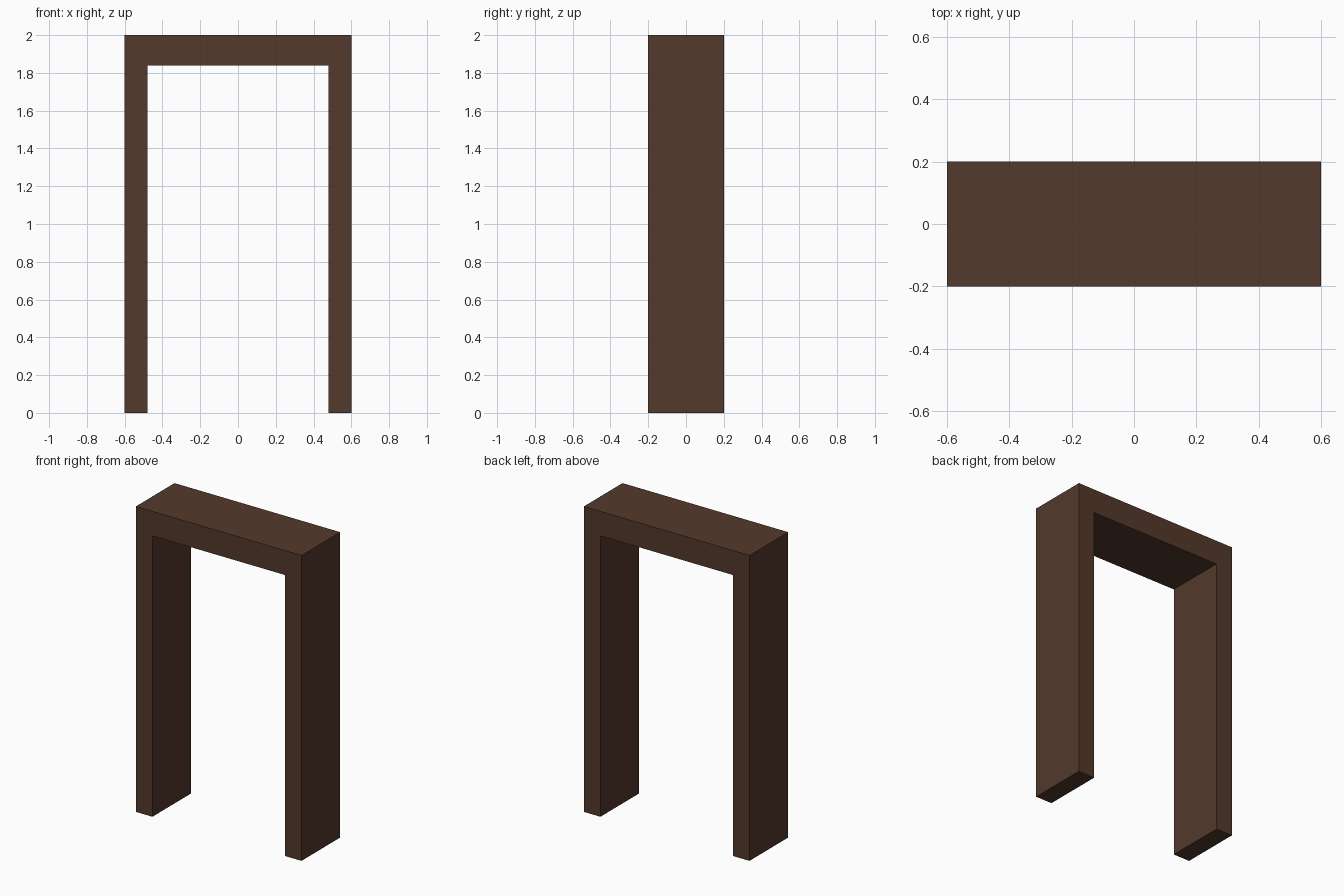
import bpy
import bmesh

if "Cube" in bpy.data.objects:
    bpy.data.objects.remove(bpy.data.objects["Cube"])

WIDTH, DEPTH, HEIGHT = 1.2, 0.4, 2.0
JAMB, LINTEL = 0.12, 0.16

wood = bpy.data.materials.new("dark_brown_wood")
wood.diffuse_color = (0.087, 0.041, 0.025, 1.0)
wood.use_nodes = True
wood.node_tree.nodes["Principled BSDF"].inputs["Base Color"].default_value = wood.diffuse_color

# Door frame: an upside-down U profile extruded through its depth
xo, xi, zi = WIDTH / 2, WIDTH / 2 - JAMB, HEIGHT - LINTEL
profile = [(-xo, 0), (-xi, 0), (-xi, zi), (xi, zi),
           (xi, 0), (xo, 0), (xo, HEIGHT), (-xo, HEIGHT)]

bm = bmesh.new()
front = bm.faces.new([bm.verts.new((x, -DEPTH / 2, z)) for x, z in profile])
back = bmesh.ops.extrude_face_region(bm, geom=[front], use_keep_orig=True)
bmesh.ops.translate(bm, vec=(0, DEPTH, 0),
                    verts=[g for g in back["geom"] if isinstance(g, bmesh.types.BMVert)])
bmesh.ops.recalc_face_normals(bm, faces=bm.faces)

mesh = bpy.data.meshes.new("door_frame")
bm.to_mesh(mesh)
bm.free()
mesh.materials.append(wood)
bpy.context.collection.objects.link(bpy.data.objects.new("door_frame", mesh))
